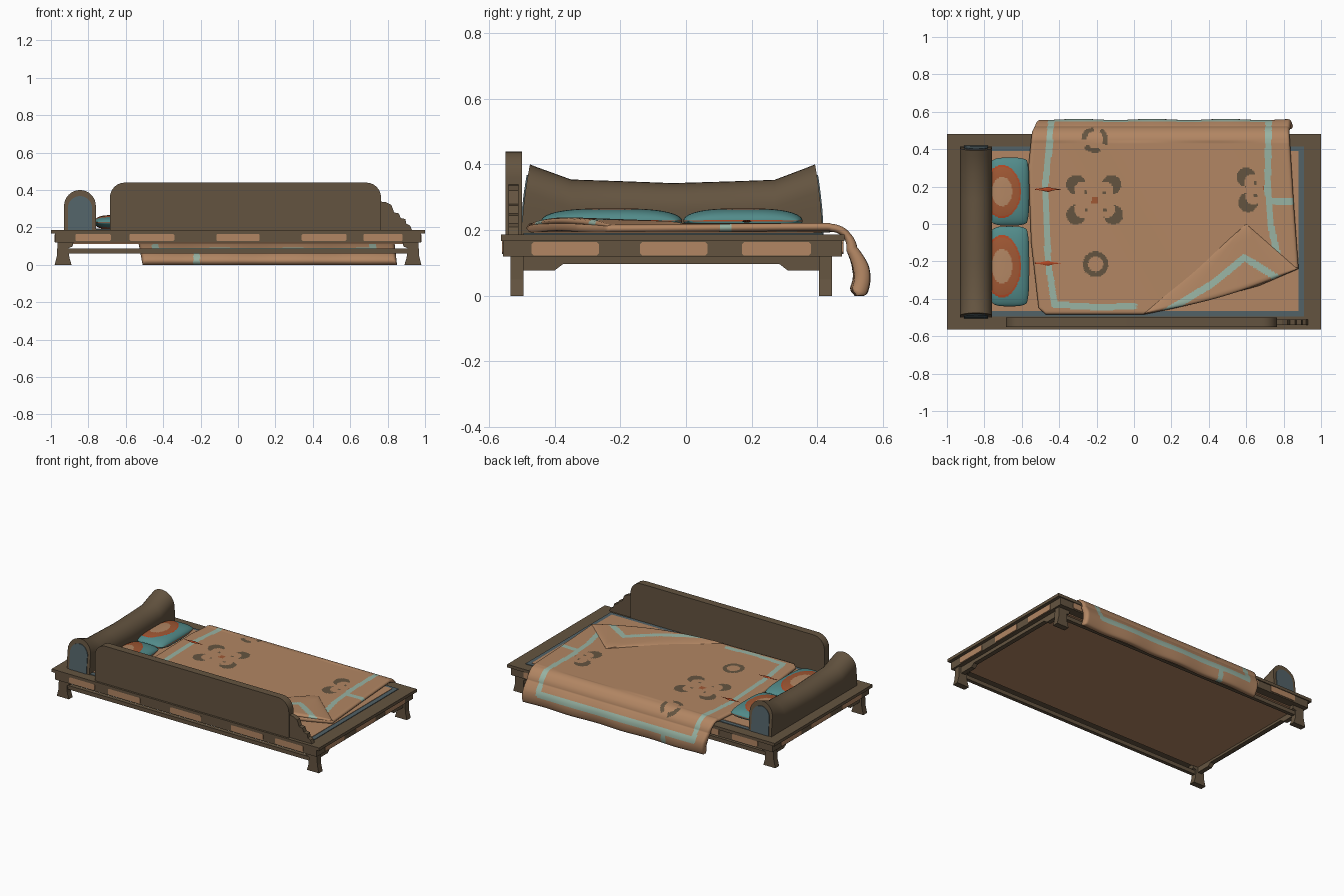
import bpy, bmesh, math
from mathutils import Vector

if "Cube" in bpy.data.objects:
    bpy.data.objects.remove(bpy.data.objects["Cube"])

def material(name, rgb):
    m = bpy.data.materials.new(name)
    m.diffuse_color = [((c / 255 + 0.055) / 1.055) ** 2.4 for c in rgb] + [1]
    m.use_nodes = True
    m.node_tree.nodes["Principled BSDF"].inputs["Base Color"].default_value = m.diffuse_color
    return m

WOOD = material("brown wood", (100, 84, 64))
TAN = material("tan cloth", (178, 134, 99))
STRIPE = material("pale teal stripe", (152, 179, 163))
TEAL = material("pillow teal", (82, 139, 138))
SLATE = material("slate grey", (82, 98, 103))
RUST = material("rust orange", (160, 88, 52))
RED = material("red trim", (178, 72, 36))

def make(name, verts, faces, mats, index=None, smooth=False, angle=None):
    me = bpy.data.meshes.new(name)
    me.from_pydata(verts, [], faces)
    for m in mats:
        me.materials.append(m)
    if index:
        me.polygons.foreach_set("material_index", index)
    bm = bmesh.new()
    bm.from_mesh(me)
    bmesh.ops.remove_doubles(bm, verts=bm.verts, dist=1e-5)
    bmesh.ops.recalc_face_normals(bm, faces=bm.faces)
    bm.to_mesh(me)
    bm.free()
    ob = bpy.data.objects.new(name, me)
    bpy.context.collection.objects.link(ob)
    if smooth:
        me.polygons.foreach_set("use_smooth", [True] * len(me.polygons))
    if angle:
        bpy.ops.object.select_all(action='DESELECT')
        ob.select_set(True)
        bpy.context.view_layer.objects.active = ob
        bpy.ops.object.shade_smooth_by_angle(angle=math.radians(angle))
    return ob

def loft(name, rings, mat, angle=None):
    """Join equal rings of points into a capped solid."""
    n = len(rings[0])
    faces = [list(range(n)), list(range(n * (len(rings) - 1), n * len(rings)))]
    for k in range(len(rings) - 1):
        for i in range(n):
            j = (i + 1) % n
            faces.append([k * n + i, k * n + j, k * n + n + j, k * n + n + i])
    return make(name, [p for r in rings for p in r], faces, [mat], angle=angle)

def prism_y(name, pts, y0, y1, mat, angle=None):
    return loft(name, [[(x, y, z) for x, z in pts] for y in (y0, y1)], mat, angle)

def prism_x(name, pts, x0, x1, mat):
    return loft(name, [[(x, y, z) for y, z in pts] for x in (x0, x1)], mat)

def box(name, x0, x1, y0, y1, z0, z1, mat):
    return prism_y(name, [(x0, z0), (x1, z0), (x1, z1), (x0, z1)], y0, y1, mat)

def lozenge(a, b, z0, z1, c=0.006):
    return [(a + c, z0), (b - c, z0), (b, z0 + c), (b, z1 - c), (b - c, z1), (a + c, z1), (a, z1 - c), (a, z0 + c)]

# Bed frame with a cloth-coloured underside
box("frame_top_slab", -1, 1, -0.563, 0.482, 0.167, 0.187, WOOD)
box("frame_lower_rail", -0.978, 0.978, -0.557, 0.475, 0.119, 0.167, WOOD)
box("frame_underside", -0.93, 0.93, -0.5, 0.42, 0.112, 0.119, TAN)

# Tan inlays on all four sides
for a, b in [(-0.87, -0.68), (-0.58, -0.34), (-0.115, 0.115), (0.34, 0.58), (0.67, 0.88)]:
    for y0, y1 in [(-0.561, -0.556), (0.474, 0.479)]:
        prism_y("side_inlay", lozenge(a, b, 0.127, 0.166), y0, y1, TAN)
for a, b in [(-0.47, -0.265), (-0.14, 0.065), (0.17, 0.38)]:
    for s in (-1, 1):
        prism_x("end_inlay", lozenge(a, b, 0.123, 0.163), s * 0.977, s * 0.982, TAN)

# Legs, stretchers and end aprons
LEG = [(0.89, 0), (0.98, 0), (0.968, 0.05), (0.965, 0.12), (0.88, 0.12), (0.885, 0.098), (0.905, 0.09), (0.902, 0.04)]
for y0, y1 in [(-0.535, -0.495), (0.405, 0.445)]:
    for s in (-1, 1):
        prism_y("leg", [(s * x, z) for x, z in LEG], y0, y1, WOOD)
    box("stretcher", -0.91, 0.91, y0 + 0.008, y1 - 0.008, 0.062, 0.088, WOOD)
APRON = [(-0.497, 0.12), (-0.497, 0.077), (-0.40, 0.077), (-0.375, 0.096),
         (0.285, 0.096), (0.31, 0.077), (0.407, 0.077), (0.407, 0.12)]
for s in (-1, 1):
    prism_x("end_apron", APRON, s * 0.92, s * 0.95, WOOD)

# Mattress
box("mattress_border", -0.9, 0.91, -0.495, 0.415, 0.18, 0.191, SLATE)
box("mattress_top", -0.9, 0.88, -0.465, 0.39, 0.185, 0.194, TAN)

# Guard board with rounded top corners, and its stepped end
arc = [i * math.pi / 12 for i in range(7)]
board = [(-0.685, 0.187), (0.765, 0.187)]
board += [(0.685 + 0.08 * math.cos(t), 0.36 + 0.08 * math.sin(t)) for t in arc]
board += [(-0.605 - 0.08 * math.sin(t), 0.36 + 0.08 * math.cos(t)) for t in arc]
prism_y("guard_board", board, -0.55, -0.50, WOOD, 30)
prism_y("guard_steps", [(0.75, 0.187), (0.93, 0.187), (0.92, 0.21), (0.90, 0.22), (0.895, 0.245), (0.87, 0.25),
        (0.86, 0.275), (0.835, 0.28), (0.82, 0.32), (0.79, 0.335), (0.75, 0.34)], -0.54, -0.51, WOOD)

# Headboard bolster: arch section lofted along y, ends raised and curving in
def arch(yb, yt, h, w):
    pts = [(-w, 0.187)] + [(-w, 0.187 + (h - w - 0.187) * k / 3) for k in (1, 2)]
    pts += [(-w * math.cos(i * math.pi / 16), h - w + w * math.sin(i * math.pi / 16)) for i in range(17)]
    pts += [(w, 0.187 + (h - w - 0.187) * k / 3) for k in (2, 1)] + [(w, 0.187)]
    return [(-0.845 + x, yb + (yt - yb) * ((z - 0.187) / (h - 0.187)) ** 1.7, z) for x, z in pts]

loft("headboard", [arch(a, b, h, 0.085) for a, b, h in [
    (-0.5, -0.475, 0.4), (-0.46, -0.455, 0.392), (-0.35, -0.35, 0.354), (-0.2, -0.2, 0.349), (-0.04, -0.04, 0.343),
    (0.13, 0.13, 0.348), (0.27, 0.27, 0.353), (0.37, 0.368, 0.39), (0.415, 0.393, 0.4)]], WOOD, 35)
for a, b in [(-0.5, -0.481), (0.415, 0.398)]:
    loft("headboard_end_inlay", [arch(a + d, b + d, 0.368, 0.065) for d in (-0.004, 0.004)], SLATE, 35)

def sheet(name, mid, thick, colour, mats, nu, nv):
    """Soft two-sided cloth: a middle surface swollen along its normal."""
    verts, faces, index = [], [], []
    e = 1e-3
    for side in (1, -1):
        base = len(verts)
        for i in range(nu + 1):
            for j in range(nv + 1):
                u, v = i / nu, j / nv
                u0, v0 = min(max(u, 0.01), 0.99), min(max(v, 0.01), 0.99)
                n = (mid(u0 + e, v0) - mid(u0 - e, v0)).cross(mid(u0, v0 + e) - mid(u0, v0 - e)).normalized()
                verts.append(mid(u, v) + n * side * thick(u, v))
        for i in range(nu):
            for j in range(nv):
                a = base + i * (nv + 1) + j
                faces.append([a, a + nv + 1, a + nv + 2, a + 1])
                index.append(colour((i + 0.5) / nu, (j + 0.5) / nv))
    return make(name, verts, faces, mats, index, smooth=True)

def near_line(x, y, line):
    best = 9
    for (ax, ay), (bx, by) in zip(line, line[1:]):
        dx, dy = bx - ax, by - ay
        t = min(1, max(0, ((x - ax) * dx + (y - ay) * dy) / (dx * dx + dy * dy)))
        best = min(best, math.hypot(x - ax - t * dx, y - ay - t * dy))
    return best

def lerp_table(t, table):
    for (a, fa), (b, fb) in zip(table, table[1:]):
        if t <= b:
            return fa + (fb - fa) * max(0, t - a) / (b - a)
    return table[-1][1]

def roll(d, r=0.02):
    return math.sqrt(max(0, 1 - (1 - min(d / r, 1)) ** 2))

# Blanket: flat over the bed, then hanging over the back edge; s is length along the cloth
S0, S1 = -0.485, 0.684
LEFT = [(-0.485, -0.47), (-0.45, -0.51), (-0.1, -0.55), (0.3, -0.565), (0.5, -0.545), (0.684, -0.51)]
RIGHT = [(-0.485, 0.05), (-0.45, 0.22), (-0.4, 0.42), (-0.33, 0.67), (-0.24, 0.88), (0.1, 0.855), (0.5, 0.83), (0.684, 0.85)]

def cloth_xs(u, v):
    s = S0 + (S1 - S0) * v
    a, b = lerp_table(s, LEFT), lerp_table(s, RIGHT)
    return a + (b - a) * u, s, min(u, 1 - u) * (b - a)

def blanket_mid(u, v):
    x, s, _ = cloth_xs(u, v)
    d = s - 0.542
    if s < 0.44:
        return Vector((x, s, 0.207 + 0.003 * math.sin(7 * x + 4 * s)))
    if d < 0:
        t = (s - 0.44) / 0.065
        return Vector((x, 0.44 + 0.065 * math.sin(t), 0.142 + 0.065 * math.cos(t)))
    y = 0.505 + 0.03 * math.sin(math.pi * 0.85 * d / 0.142)
    return Vector((x, y + 0.005 * math.sin(16 * x) * d / 0.142, 0.142 - d))

def blanket_thick(u, v):
    x, s, du = cloth_xs(u, v)
    return (0.012 + 0.012 * min(1, max(0, (s - 0.5) / 0.1))) * roll(min(du, s - S0, S1 - s))

LINES = [[(-0.44, 0.6), (-0.455, 0.4), (-0.475, 0.2), (-0.46, -0.2), (-0.425, -0.43), (-0.2, -0.445), (0.0, -0.44)],
         [(-0.44, 0.6), (0.72, 0.6), (0.715, 0.2), (0.73, 0), (0.77, -0.18)],
         [(0.74, 0.12), (0.86, 0.12)], [(-0.22, 0.6), (-0.22, 0.7)]]
CRESCENTS = [(-0.31, 0.21, -0.21, 0.13), (-0.12, 0.21, -0.21, 0.13), (-0.31, 0.05, -0.21, 0.13),
             (-0.11, 0.05, -0.21, 0.13), (0.6, 0.25, 0.68, 0.19), (0.61, 0.115, 0.68, 0.19)]
DOTS = [(-0.26, 0.17), (-0.16, 0.165), (-0.255, 0.075), (-0.155, 0.075), (0.65, 0.22), (0.65, 0.155)]

def blanket_colour(u, v):
    x, s, _ = cloth_xs(u, v)
    if any(near_line(x, s, l) < 0.0175 for l in LINES):
        return 1
    for cx, cy, ox, oy in CRESCENTS:
        k = 0.044 / math.hypot(ox - cx, oy - cy)
        if math.hypot(x - cx, s - cy) < 0.052 and math.hypot(x - cx - k * (ox - cx), s - cy - k * (oy - cy)) > 0.044:
            return 2
    if 0.04 < math.hypot(x + 0.205, s + 0.215) < 0.068:
        return 2
    if 0.044 < math.hypot(x + 0.21, s - 0.45) < 0.07 and math.cos(3 * math.atan2(s - 0.45, x + 0.21) - 0.9) > -0.55:
        return 2
    if max(abs(x + 0.21), abs(s - 0.125)) < 0.018 or max(abs(x - 0.7), abs(s - 0.19)) < 0.012:
        return 3
    return 2 if any(max(abs(x - a), abs(s - b)) < 0.008 for a, b in DOTS) else 0

sheet("blanket", blanket_mid, blanket_thick, blanket_colour, [TAN, STRIPE, WOOD, RUST], 220, 165)

# Turned-back corner of the blanket, sinking softly into it
def fold_mid(u, v):
    x, y = 0.88 - 0.83 * u, -0.24 - 0.24 * u - 0.03 * math.sin(math.pi * u)
    k = v * 0.998
    return Vector((x + (0.6 - x) * k, y - y * k, 0.214 + 0.014 * math.sin(math.pi * u) * (1 - v)))

def fold_colour(u, v):
    p = fold_mid(u, v)
    return int(near_line(p.x, p.y, [(0.8, -0.31), (0.59, -0.18), (0.42, -0.32), (0.17, -0.47)]) < 0.018)

sheet("blanket_fold", fold_mid, lambda u, v: 0.012 * min(roll(min(u, 1 - u, 1 - v), 0.25), roll(v, 0.08)),
      fold_colour, [TAN, STRIPE], 80, 60)

# Two pillows with ringed tops and a thin red seam, and a tassel beside each
for y0, y1, ty in [(-0.44, -0.012, -0.21), (-0.008, 0.355, 0.185)]:
    cy, hy = (y0 + y1) / 2, (y1 - y0) / 2

    def pillow_mid(u, v):
        a, b = math.sin(math.pi * (u - 0.5)), math.sin(math.pi * (v - 0.5))
        return Vector((-0.665 + 0.105 * a * (1 - 0.12 * b ** 4), cy + hy * b * (1 - 0.08 * a ** 4), 0.228))

    def pillow_thick(u, v):
        a, b = math.sin(math.pi * (u - 0.5)), math.sin(math.pi * (v - 0.5))
        return 0.038 * math.sqrt(max(0, (1 - abs(a) ** 3) * (1 - abs(b) ** 3)))

    def pillow_colour(u, v):
        p = pillow_mid(u, v)
        r = math.hypot((p.x + 0.705) / 0.1, (p.y - cy) / (hy * 0.78))
        if max(abs(2 * u - 1), abs(2 * v - 1)) > 0.965:
            return 2
        return 3 if r < 0.55 else 1 if r < 0.93 else 2 if r < 1 else 0

    sheet("pillow", pillow_mid, pillow_thick, pillow_colour, [TEAL, RUST, RED, TAN], 60, 70)
    loft("tassel", [[(x, ty + r * math.cos(i * math.pi / 3), 0.227 + 0.35 * r * math.sin(i * math.pi / 3)) for i in range(6)]
         for x, r in [(-0.53, 0.003), (-0.5, 0.005), (-0.46, 0.014), (-0.43, 0.005), (-0.39, 0.001)]], RED, 80)
